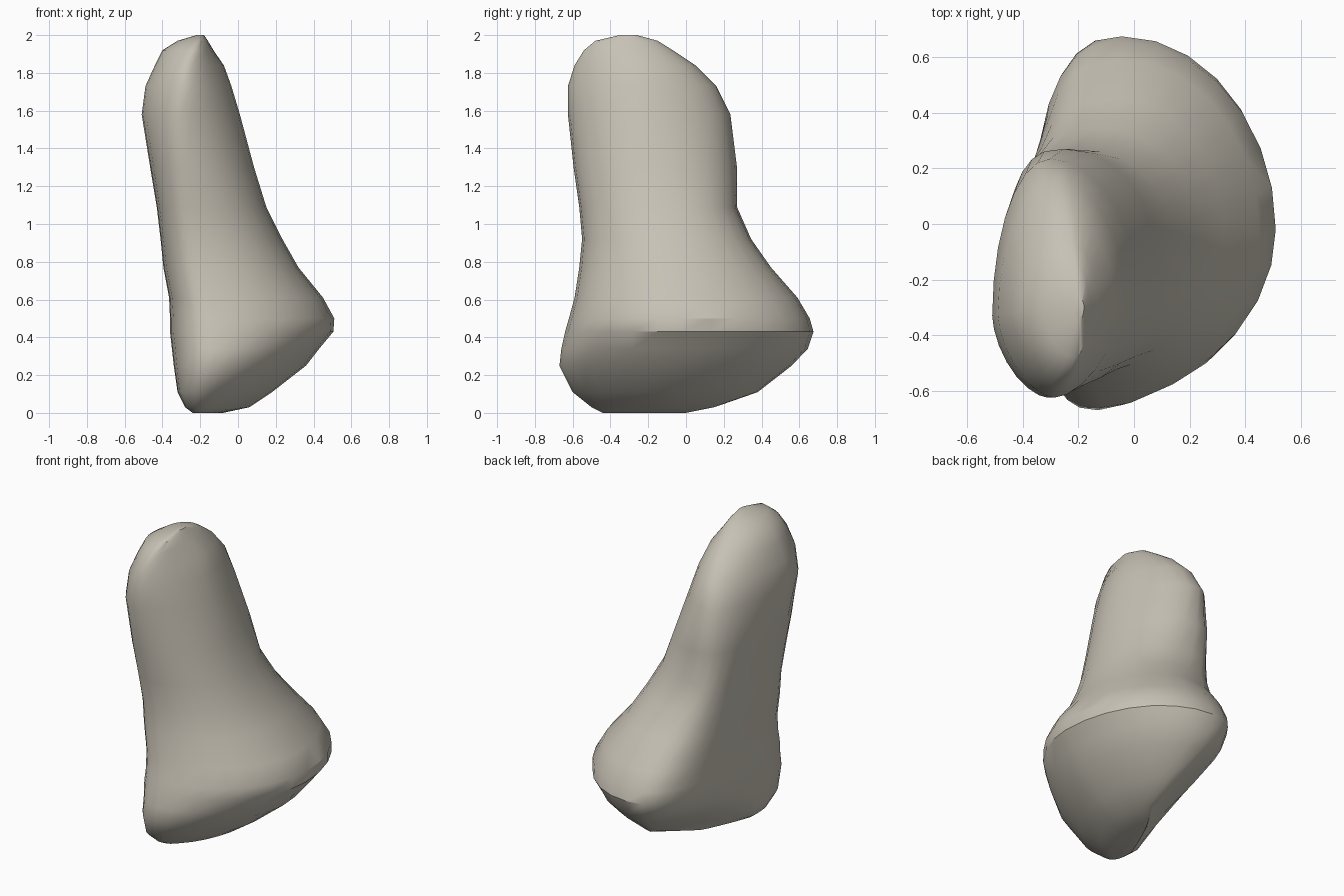
import bpy, bmesh, math

cube = bpy.data.objects.get("Cube")
if cube:
    bpy.data.objects.remove(cube)

stone = bpy.data.materials.new("warm grey stone")
stone.use_nodes = True
COLOUR = (0.57, 0.535, 0.46, 1)
stone.diffuse_color = COLOUR
stone.node_tree.nodes["Principled BSDF"].inputs["Base Color"].default_value = COLOUR

# Height, then the extents of each cross-section: left x, right x, front y, back y
EXTENTS = [
    (0.00, -0.24, -0.08, -0.44, 0.00),
    (0.03, -0.28, 0.06, -0.50, 0.15),
    (0.11, -0.32, 0.18, -0.60, 0.38),
    (0.25, -0.34, 0.36, -0.67, 0.56),
    (0.34, -0.35, 0.43, -0.66, 0.645),
    (0.43, -0.36, 0.505, -0.64, 0.675),
    (0.50, -0.36, 0.51, -0.62, 0.655),
    (0.61, -0.365, 0.45, -0.59, 0.59),
    (0.77, -0.395, 0.32, -0.565, 0.45),
    (0.92, -0.41, 0.235, -0.55, 0.345),
    (1.09, -0.43, 0.15, -0.565, 0.27),
    (1.30, -0.465, 0.085, -0.595, 0.27),
    (1.58, -0.51, 0.01, -0.625, 0.235),
    (1.73, -0.49, -0.035, -0.625, 0.16),
    (1.84, -0.44, -0.075, -0.59, 0.05),
    (1.92, -0.40, -0.13, -0.54, -0.07),
    (1.97, -0.32, -0.16, -0.48, -0.15),
    (2.00, -0.22, -0.18, -0.35, -0.26),
]

# Height, then where each section peaks: x of front, x of back, y of left,
# y of right, and squareness of the back right, back left, front left
# and front right corners
PEAKS = [
    (0.00, -0.20, -0.10, -0.32, -0.15, 2.0, 1.1, 2.8, 1.6),
    (0.03, -0.20, -0.02, -0.30, -0.08, 2.0, 1.1, 2.8, 1.6),
    (0.11, -0.18, -0.01, -0.27, -0.08, 2.0, 1.15, 2.7, 1.6),
    (0.25, -0.13, -0.05, -0.18, -0.05, 2.0, 1.7, 2.6, 1.7),
    (0.34, -0.12, -0.05, -0.12, -0.03, 2.0, 2.3, 2.6, 1.85),
    (0.50, -0.12, -0.04, -0.10, -0.02, 2.0, 2.7, 2.7, 1.95),
    (0.77, -0.18, -0.05, -0.12, -0.05, 2.0, 2.8, 2.7, 2.05),
    (1.09, -0.24, -0.22, -0.15, -0.15, 2.3, 3.2, 2.6, 2.05),
    (1.58, -0.31, -0.30, -0.33, -0.22, 1.85, 2.0, 1.65, 1.8),
    (1.84, -0.27, -0.25, -0.32, -0.24, 1.75, 1.9, 1.65, 1.65),
    (2.00, -0.20, -0.20, -0.30, -0.30, 1.9, 2.0, 2.0, 1.9),
]


def peaks_at(z):
    """Interpolate the section peaks at a height."""
    for a, b in zip(PEAKS, PEAKS[1:]):
        if z <= b[0]:
            t = (z - a[0]) / (b[0] - a[0])
            return [p + (q - p) * t for p, q in zip(a[1:], b[1:])]


def section(z, x0, x1, y0, y1, per_corner=7):
    """One closed ring made of four rounded corners."""
    xf, xb, yl, yr, back_right, back_left, front_left, front_right = peaks_at(z)
    # centre, half sizes and squareness, anticlockwise from the right side
    corners = [
        (xb, yr, x1 - xb, y1 - yr, back_right),
        (xb, yl, x0 - xb, y1 - yl, back_left),
        (xf, yl, x0 - xf, y0 - yl, front_left),
        (xf, yr, x1 - xf, y0 - yr, front_right),
    ]
    points = []
    for i, (cx, cy, a, b, n) in enumerate(corners):
        for k in range(per_corner):
            t = k / per_corner
            if i % 2:
                t = 1 - t
            ang = t * math.pi / 2
            c, s = max(0, math.cos(ang)), max(0, math.sin(ang))
            points.append((cx + a * c ** (2 / n), cy + b * s ** (2 / n), z))
    return points


# Leaning stone pillar on a wide, slanted foot
bm = bmesh.new()
rings = [[bm.verts.new(p) for p in section(*row)] for row in EXTENTS]
for low, high in zip(rings, rings[1:]):
    for i in range(len(low)):
        j = (i + 1) % len(low)
        bm.faces.new((low[i], low[j], high[j], high[i]))
bm.faces.new(rings[0][::-1])
bm.faces.new(rings[-1])
bmesh.ops.recalc_face_normals(bm, faces=bm.faces)

mesh = bpy.data.meshes.new("leaning_rock")
bm.to_mesh(mesh)
bm.free()
mesh.materials.append(stone)
rock = bpy.data.objects.new("leaning_rock", mesh)
bpy.context.collection.objects.link(rock)

# Smooth surface with crisp rims
bpy.ops.object.select_all(action='DESELECT')
rock.select_set(True)
bpy.context.view_layer.objects.active = rock
bpy.ops.object.shade_smooth_by_angle(angle=math.radians(32))
